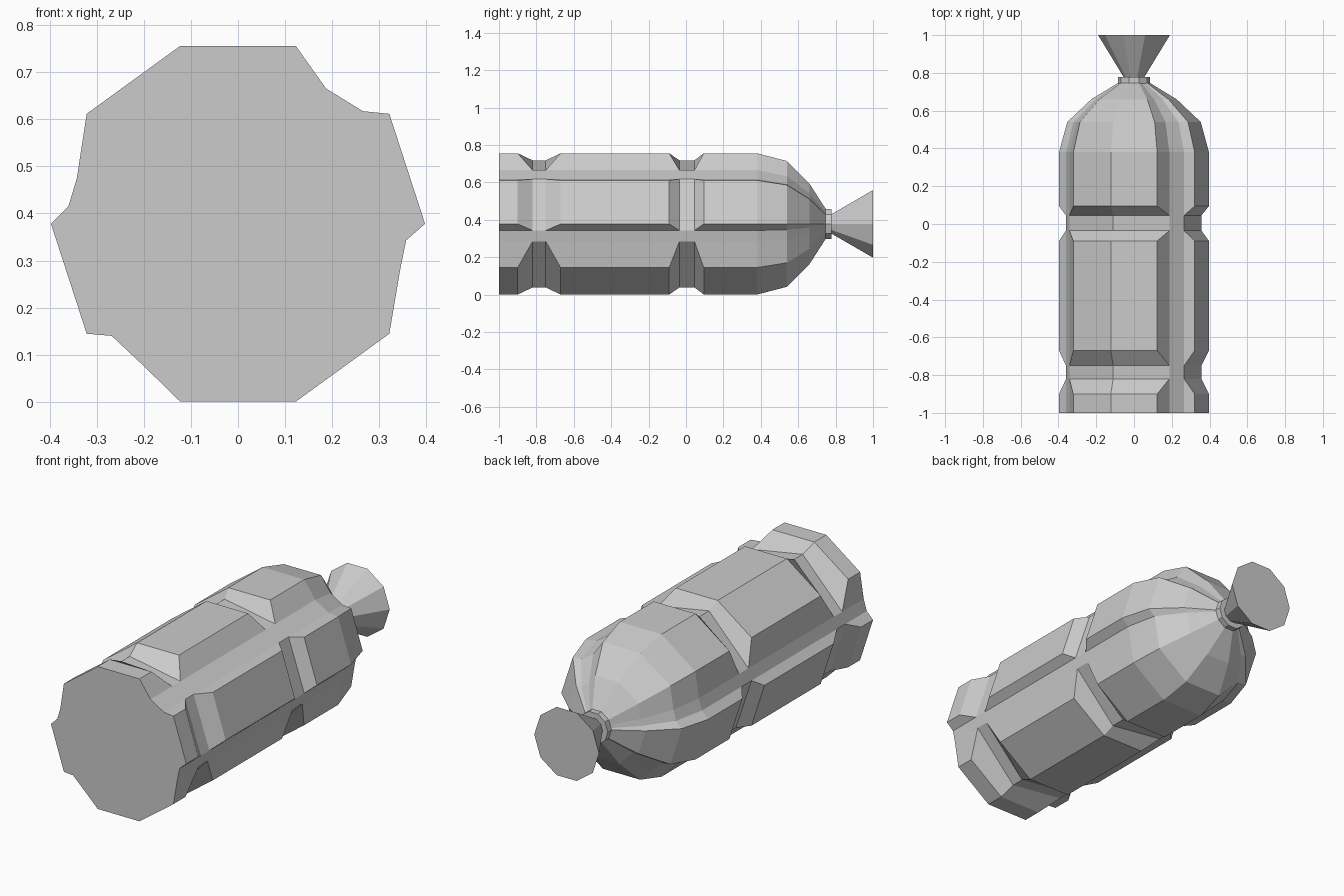
import bpy, bmesh
from math import sin, cos, pi

old = bpy.data.objects.get("Cube")
if old:
    bpy.data.objects.remove(old, do_unlink=True)

SIDES, RADIUS, AXIS_Z = 10, 0.397, 0.378

grey = bpy.data.materials.new("plain grey")
grey.use_nodes = True
grey.diffuse_color = (0.6, 0.6, 0.6, 1)
grey.node_tree.nodes["Principled BSDF"].inputs["Base Color"].default_value = (0.6, 0.6, 0.6, 1)


def loft(name, rings):
    """Skin a list of (y, outline) rings, cap both ends and weld pinched points."""
    bm = bmesh.new()
    rows = [[bm.verts.new((x, y, AXIS_Z + z)) for x, z in outline] for y, outline in rings]
    n = len(rows[0])
    for a, b in zip(rows, rows[1:]):
        for i in range(n):
            j = (i + 1) % n
            bm.faces.new((a[i], a[j], b[j], b[i]))
    bm.faces.new(rows[0])
    bm.faces.new(rows[-1])
    bmesh.ops.remove_doubles(bm, verts=bm.verts, dist=0.0005)
    bmesh.ops.recalc_face_normals(bm, faces=bm.faces)
    mesh = bpy.data.meshes.new(name)
    bm.to_mesh(mesh)
    bm.free()
    mesh.materials.append(grey)
    obj = bpy.data.objects.new(name, mesh)
    bpy.context.scene.collection.objects.link(obj)
    return obj


def polygon(r):
    return [(r * cos(2 * pi * i / SIDES), r * sin(2 * pi * i / SIDES)) for i in range(SIDES)]


# Lengthwise string grooves: two floor points inside the side that follows each ridge
GROOVES = {
    1: [(0.265, 0.239), (0.187, 0.287)],
    4: [(-0.342, 0.097), (-0.360, 0.037)],
    6: [(-0.268, -0.238), (-0.200, -0.302)],
    9: [(0.345, -0.093), (0.357, -0.035)],
}


def section(scale=1, pinched=False):
    """Body outline; a pinched one drops every ridge to the groove floor."""
    points = []
    for i, ridge in enumerate(polygon(RADIUS)):
        if pinched:
            before = GROOVES.get((i - 1) % SIDES)
            if i in GROOVES:
                ridge = GROOVES[i][0]
            elif before:
                ridge = before[-1]
            else:
                ridge = (ridge[0] * 0.9, ridge[1] * 0.9)
        points.append(ridge)
        points += GROOVES.get(i, [])
    return [(x * scale, z * scale) for x, z in points]


# Body: flat end, two crosswise string grooves, rounded shoulder
full, pinch = section(), section(pinched=True)
body = [(-1, full)]
for start, floor_a, floor_b, end in ((-0.9, -0.82, -0.75, -0.67), (-0.09, -0.035, 0.045, 0.095)):
    body += [(start, full), (floor_a, pinch), (floor_b, pinch), (end, full)]
body += [(y, section(s)) for y, s in ((0.38, 1), (0.54, 0.89), (0.66, 0.57), (0.75, 0.2))]
loft("wrapped_body", body)

# Tie around the neck, and the flared end of the casing
loft("neck_tie", [(0.745, polygon(0.085)), (0.777, polygon(0.085))])
loft("flared_end", [(0.77, polygon(0.05)), (1, polygon(0.19))])
